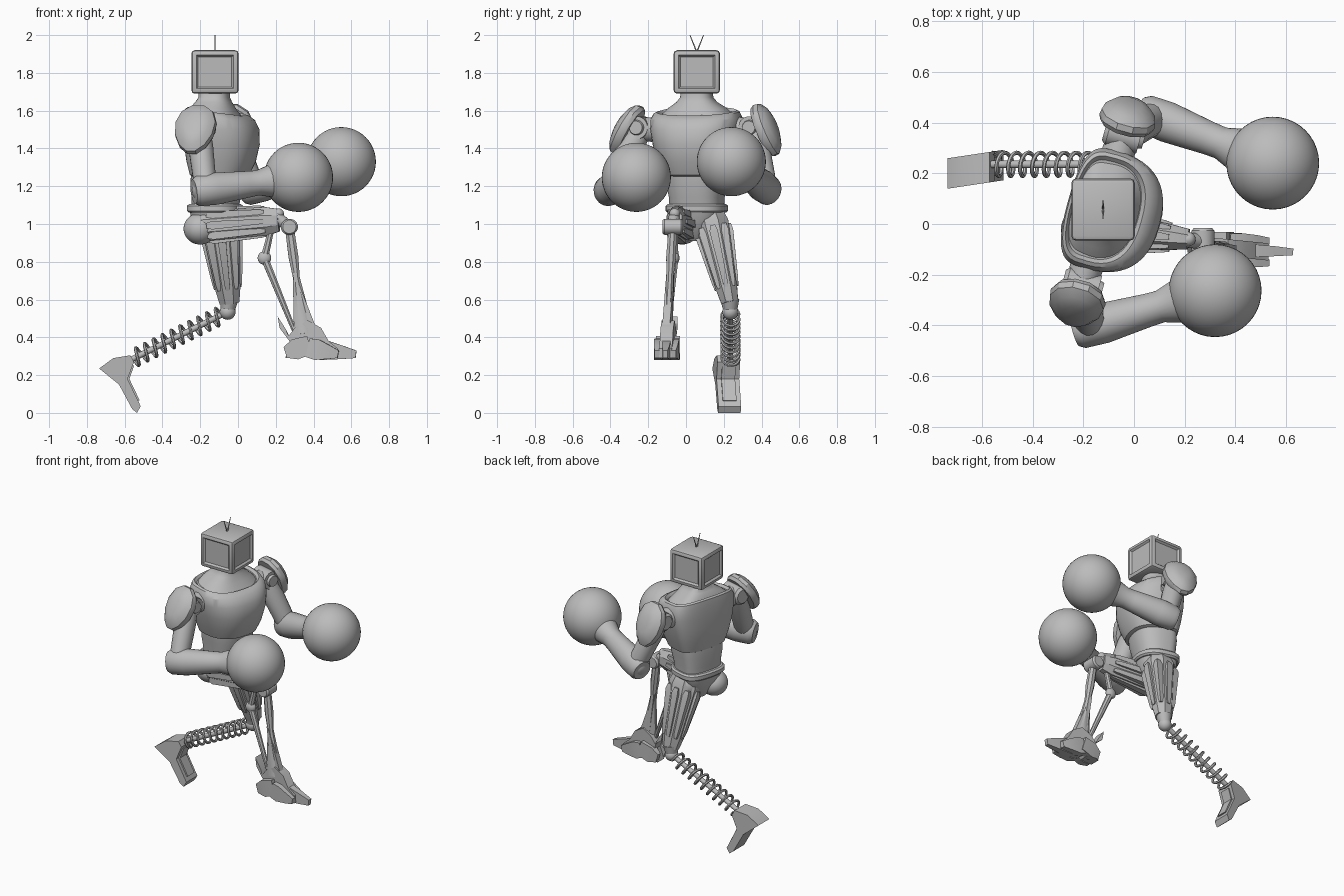
import bpy, bmesh, math
from mathutils import Vector, Matrix

cube = bpy.data.objects.get("Cube")
if cube:
    bpy.data.objects.remove(cube, do_unlink=True)

grey = bpy.data.materials.new("plain grey")
grey.use_nodes = True
GREY = (0.5, 0.5, 0.5, 1)
grey.diffuse_color = GREY
grey.node_tree.nodes["Principled BSDF"].inputs["Base Color"].default_value = GREY

parts = []
TAU = 2 * math.pi
CENTRE = Vector((-0.125, 0.055, 0))
TWIST = Matrix.Rotation(math.radians(-15.5), 3, 'Z')


def body(u, v, z):
    """Torso frame: u forward, v to the figure's left."""
    return CENTRE + TWIST @ Vector((u, v, z))


def finish(name, bm):
    bmesh.ops.recalc_face_normals(bm, faces=bm.faces)
    mesh = bpy.data.meshes.new(name)
    bm.to_mesh(mesh)
    bm.free()
    mesh.materials.append(grey)
    ob = bpy.data.objects.new(name, mesh)
    bpy.context.collection.objects.link(ob)
    parts.append(ob)
    return ob


def loft(name, rings):
    bm = bmesh.new()
    loops = [[bm.verts.new(p) for p in ring] for ring in rings]
    n = len(loops[0])
    for a, b in zip(loops, loops[1:]):
        for i in range(n):
            j = (i + 1) % n
            bm.faces.new((a[i], a[j], b[j], b[i]))
    bm.faces.new(loops[0])
    bm.faces.new(loops[-1])
    return finish(name, bm)


def frame(d):
    d = d.normalized()
    ref = Vector((0, 0, 1)) if abs(d.z) < 0.8 else Vector((1, 0, 0))
    side = d.cross(ref).normalized()
    return side, side.cross(d)


def limb(name, a, b, stations, sides=24):
    """Stations: fraction along a-b, half width sideways, half width upward."""
    a, b = Vector(a), Vector(b)
    side, up = frame(b - a)
    angles = [TAU * (i + 0.5) / sides for i in range(sides)]
    grow = 1 / math.cos(math.pi / sides)
    return loft(name, [[a.lerp(b, t) + grow * (side * w * math.cos(k) + up * h * math.sin(k))
                        for k in angles] for t, w, h in stations])


def rod(name, a, b, r0, r1=None, sides=16):
    r1 = r1 or r0
    return limb(name, a, b, [(0, r0, r0), (1, r1, r1)], sides)


def ball(name, loc, r, scale=(1, 1, 1), rot=None):
    bm = bmesh.new()
    bmesh.ops.create_uvsphere(bm, u_segments=40, v_segments=24, radius=r)
    m = Matrix.Translation(loc) @ (rot or Matrix()) @ Matrix.Diagonal((*scale, 1))
    bmesh.ops.transform(bm, matrix=m, verts=bm.verts)
    return finish(name, bm)


def slab(name, outline, y, half, slope=0, x0=0):
    """Side outline (x, z) given thickness along y; slope yaws the part."""
    return loft(name, [[(x, y + slope * (x - x0) + s * half, z) for x, z in outline]
                       for s in (-1, 1)])


def torso(name, sections, n=48):
    """Sections: height, front, back, half width, drop at the front."""
    rings = []
    for z, f, b, w, dip in sections:
        ring = []
        for i in range(n):
            c, s = math.cos(TAU * i / n), math.sin(TAU * i / n)
            e = 0.85 if c > 0 else 0.5
            u = math.copysign(abs(c) ** e, c) * (f if c > 0 else b)
            v = math.copysign(abs(s) ** 0.8, s) * w
            ring.append(body(u, v, z - dip * (c + 1) / 2))
        rings.append(ring)
    return loft(name, rings)


# Head: rounded box with recessed panels on its sides
bm = bmesh.new()
bmesh.ops.create_cube(bm, size=1, matrix=Matrix.Translation((-0.122, 0.057, 1.805))
                      @ Matrix.Diagonal((0.25, 0.245, 0.23, 1)))
bmesh.ops.bevel(bm, geom=bm.edges[:], offset=0.018, segments=2, profile=0.5, affect='EDGES')
bm.normal_update()
panels = [f for f in bm.faces if f.calc_area() > 0.03 and abs(f.normal.z) < 0.5]
bmesh.ops.inset_individual(bm, faces=panels, thickness=0.012, depth=0)
bmesh.ops.inset_individual(bm, faces=panels, thickness=0.014, depth=-0.012)
finish("head", bm)
for s in (-1, 1):
    rod("antenna", (-0.122, 0.057, 1.91), (-0.122, 0.057 + s * 0.036, 2.0), 0.004, 0.002, 8)

# Neck, chest, abdomen, pelvis
torso("neck", [(1.59, 0.15, 0.12, 0.2, 0.04), (1.625, 0.11, 0.11, 0.15, 0.02),
               (1.645, 0.09, 0.095, 0.105, 0), (1.67, 0.08, 0.08, 0.085, 0),
               (1.70, 0.08, 0.08, 0.08, 0)])
torso("chest", [(1.25, 0.15, 0.1, 0.15, 0), (1.26, 0.18, 0.115, 0.175, 0),
                (1.33, 0.215, 0.13, 0.2, 0), (1.42, 0.235, 0.14, 0.225, 0),
                (1.50, 0.232, 0.14, 0.24, 0), (1.57, 0.205, 0.14, 0.24, 0.02),
                (1.61, 0.175, 0.135, 0.225, 0.04), (1.62, 0.16, 0.125, 0.21, 0.045),
                (1.605, 0.145, 0.115, 0.195, 0.045)])
torso("abdomen", [(1.07, 0.12, 0.11, 0.14, 0), (1.14, 0.135, 0.11, 0.143, 0),
                  (1.21, 0.155, 0.115, 0.155, 0), (1.28, 0.16, 0.11, 0.16, 0)])
torso("belt", [(1.06, 0.14, 0.125, 0.15, 0), (1.07, 0.15, 0.135, 0.16, 0),
               (1.095, 0.15, 0.135, 0.16, 0), (1.105, 0.135, 0.125, 0.15, 0)])
torso("pelvis", [(0.91, 0.05, 0.06, 0.03, 0), (0.96, 0.09, 0.09, 0.09, 0),
                 (1.02, 0.12, 0.115, 0.13, 0), (1.07, 0.135, 0.12, 0.145, 0)])

# Arms with shoulder guards and round gloves
ARMS = {"right": (-1, (-0.17, -0.405, 1.18), (0.32, -0.263, 1.247), 0.6),
        "left": (1, (0.085, 0.42, 1.19), (0.547, 0.24, 1.33), 0.4)}
for name, (s, elbow, glove, tilt) in ARMS.items():
    elbow, glove = Vector(elbow), Vector(glove)
    shoulder = body(0, s * 0.31, 1.5)
    rod(name + "_shoulder_axle", body(0, s * 0.18, 1.5), shoulder, 0.07, 0.06, 24)
    limb(name + "_shoulder_joint", body(-0.075, s * 0.31, 1.51), body(0.085, s * 0.31, 1.51),
         [(0, 0.045, 0.045), (0.1, 0.06, 0.06), (0.9, 0.06, 0.06), (0.9, 0.04, 0.04), (1, 0.035, 0.035)])
    limb(name + "_upper_arm", shoulder, elbow,
         [(0, 0.06, 0.06), (0.3, 0.07, 0.065), (0.8, 0.065, 0.06), (1, 0.06, 0.06)], 16)
    ball(name + "_elbow", elbow, 0.075)
    limb(name + "_forearm", elbow, glove,
         [(-0.13, 0.06, 0.065), (-0.08, 0.075, 0.08), (0.1, 0.08, 0.085), (0.45, 0.066, 0.07),
          (0.56, 0.064, 0.066), (0.66, 0.08, 0.08), (0.8, 0.1, 0.1)])
    ball(name + "_glove", glove, 0.183)
    # Domed guard: a faceted stack of ovals facing outward and up
    out = (TWIST @ Vector((0, s, tilt))).normalized()
    fore = TWIST @ Vector((1, 0, 0))
    rise = fore.cross(out) * s
    base = body(0, s * 0.375, 1.495)
    rings = []
    for depth, size in ((-0.02, 0.92), (0, 1), (0.025, 0.97), (0.05, 0.75), (0.065, 0.4)):
        rings.append([base + out * depth + size * (fore * 0.112 * math.cos(k) * (1 + 0.15 * math.sin(k))
                      + rise * 0.15 * math.sin(k)) for k in (TAU * (i + 0.5) / 12 for i in range(12))])
    loft(name + "_shoulder_guard", rings)


# Thighs: faceted tapering prisms with raised strips
def thigh(name, a, b, w0, h0, w1, h1):
    a, b = Vector(a), Vector(b)
    limb(name, a, b, [(0, w0 * 0.8, h0 * 0.8), (0.12, w0, h0), (0.85, w1, h1),
                      (1, w1 * 0.8, h1 * 0.8)], 8)
    side, up = frame(b - a)
    for i in range(8):
        c, s = math.cos(TAU * i / 8), math.sin(TAU * i / 8)
        p = a.lerp(b, 0.16) + 0.95 * (side * c * w0 + up * s * h0)
        q = a.lerp(b, 0.84) + 0.95 * (side * c * w1 + up * s * h1)
        limb(name + "_strip", p, q, [(0, 0.014, 0.014), (0.1, 0.022, 0.022),
                                     (0.9, 0.014, 0.014), (1, 0.01, 0.01)], 4)


thigh("left_thigh", (-0.1, 0.125, 1.06), (-0.045, 0.232, 0.585), 0.088, 0.1, 0.056, 0.066)
thigh("right_thigh", (-0.23, -0.01, 0.985), (0.215, -0.06, 1.02), 0.082, 0.08, 0.05, 0.075)
ball("right_hip", (-0.2, -0.02, 0.975), 0.088, (1, 1, 0.95))
ball("left_hip", (-0.11, 0.13, 1.0), 0.09)

# Left lower leg: knee, rod and coil spring
knee, ankle = Vector((-0.055, 0.235, 0.535)), Vector((-0.6, 0.235, 0.265))
ball("left_knee", knee, 0.042)
rod("left_knee_collar", (-0.048, 0.232, 0.6), knee, 0.05, 0.035, 20)
rod("left_spring_core", knee, ankle, 0.015)
side, up = frame(ankle - knee)
turns, steps = 10, 18
curve = bpy.data.curves.new("spring_path", 'CURVE')
curve.dimensions = '3D'
curve.bevel_depth, curve.bevel_resolution = 0.0085, 1
line = curve.splines.new('POLY')
line.points.add(turns * steps)
for i, point in enumerate(line.points):
    k = TAU * i / steps
    p = knee.lerp(ankle, 0.06 + 0.86 * i / (turns * steps))
    p = p + 0.046 * (side * math.cos(k) + up * math.sin(k))
    point.co = (*p, 1)
helper = bpy.data.objects.new("spring_path", curve)
bpy.context.collection.objects.link(helper)
bpy.context.view_layer.update()
mesh = bpy.data.meshes.new_from_object(helper.evaluated_get(bpy.context.evaluated_depsgraph_get()))
bpy.data.objects.remove(helper, do_unlink=True)
mesh.materials.clear()
mesh.materials.append(grey)
spring = bpy.data.objects.new("left_spring", mesh)
bpy.context.collection.objects.link(spring)
parts.append(spring)

# Left foot, pushing off its toes
slab("left_foot", [(-0.735, 0.235), (-0.66, 0.29), (-0.57, 0.305), (-0.55, 0.27), (-0.585, 0.18),
                   (-0.515, 0.035), (-0.535, 0), (-0.56, 0.02), (-0.63, 0.15)], 0.215, 0.06, 0.15, -0.63)
slab("left_foot_ridge", [(-0.6, 0.25), (-0.55, 0.25), (-0.575, 0.18), (-0.52, 0.065), (-0.56, 0.06)],
     0.22, 0.036, 0.15, -0.6)

# Right lower leg: knee hinge, shin and rear strut
ball("right_knee", (0.215, -0.06, 1.055), 0.028)
rod("right_knee_link", (0.19, -0.06, 1.05), (0.27, -0.07, 0.985), 0.03)
limb("right_knee_hinge", (0.272, -0.125, 0.985), (0.272, -0.015, 0.985),
     [(0, 0.035, 0.035), (0.1, 0.045, 0.042), (0.9, 0.045, 0.042), (1, 0.035, 0.035)], 16)
limb("right_shin", (0.275, -0.072, 0.96), (0.35, -0.1, 0.42),
     [(0, 0.022, 0.024), (0.25, 0.026, 0.026), (0.45, 0.018, 0.018), (0.6, 0.022, 0.028),
      (0.85, 0.026, 0.045), (1, 0.03, 0.05)], 8)
ball("right_strut_joint", (0.14, -0.06, 0.82), 0.036, (1, 0.7, 1))
rod("right_strut_upper", (0.19, -0.06, 1.03), (0.14, -0.06, 0.82), 0.014, 0.02, 8)
rod("right_strut_lower", (0.14, -0.06, 0.82), (0.3, -0.095, 0.43), 0.02, 0.012, 8)
slab("right_shin_fin", [(0.29, 0.74), (0.3, 0.74), (0.41, 0.46), (0.33, 0.45)], -0.09, 0.02, -0.2, 0.33)

# Right foot: faceted ankle, heel and three toes
slab("right_foot_core", [(0.25, 0.29), (0.28, 0.37), (0.255, 0.44), (0.21, 0.51), (0.22, 0.45),
                         (0.27, 0.41), (0.3, 0.45), (0.37, 0.49), (0.44, 0.45), (0.48, 0.38),
                         (0.53, 0.34), (0.53, 0.29), (0.42, 0.29), (0.38, 0.33), (0.34, 0.29)],
     -0.092, 0.034, -0.1, 0.35)
for k, reach in ((-1, 0.53), (0, 0.625), (1, 0.53)):
    y = -0.1 + k * 0.043
    limb("right_toe", (0.37, y, 0.345), (reach, y - 0.01, 0.31),
         [(0, 0.021, 0.05), (0.3, 0.024, 0.055), (0.7, 0.02, 0.036), (1, 0.013, 0.02)], 4)
for k in (-1, 1):
    y = -0.095 + k * 0.042
    limb("right_heel", (0.25, y, 0.32), (0.38, y, 0.36),
         [(0, 0.014, 0.03), (0.4, 0.022, 0.055), (1, 0.022, 0.05)], 4)

# Smooth the round parts and keep hard edges
bpy.ops.object.select_all(action='DESELECT')
for ob in parts:
    ob.select_set(True)
bpy.context.view_layer.objects.active = parts[0]
bpy.ops.object.shade_smooth_by_angle(angle=math.radians(32))
